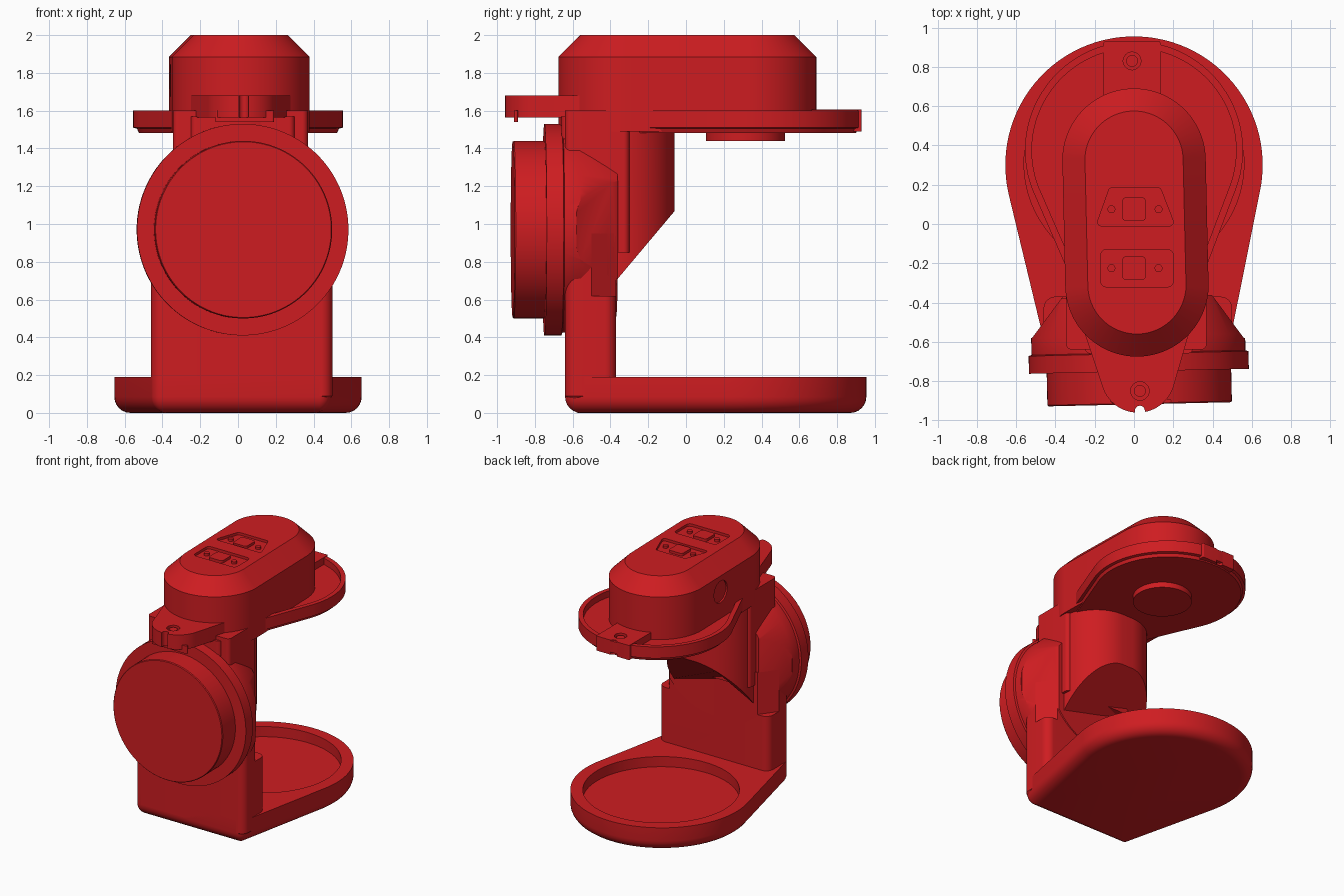
import bpy, bmesh, math

if "Cube" in bpy.data.objects:
    bpy.data.objects.remove(bpy.data.objects["Cube"])

N = 96
red = bpy.data.materials.new("red")
red.diffuse_color = (0.62, 0.012, 0.015, 1)
red.use_nodes = True
red.node_tree.nodes["Principled BSDF"].inputs["Base Color"].default_value = red.diffuse_color


def outline(circles, grow):
    """Rounded hull of circles (x, y, r), sampled once per direction."""
    pts = []
    for k in range(N):
        a = 2 * math.pi * (k + 0.5) / N
        c, s = math.cos(a), math.sin(a)
        x, y, r = max(circles, key=lambda q: q[0] * c + q[1] * s + q[2])
        pts.append((x + (r + grow) * c, y + (r + grow) * s))
    return pts


def loft(name, loops):
    """Skin a stack of (circles, grow, z) loops and cap both ends."""
    bm = bmesh.new()
    rings = [[bm.verts.new((x, y, z)) for x, y in outline(c, g)] for c, g, z in loops]
    for a, b in zip(rings, rings[1:]):
        for i in range(N):
            j = (i + 1) % N
            bm.faces.new((a[i], a[j], b[j], b[i]))
    bm.faces.new(rings[0][::-1])
    bm.faces.new(rings[-1])
    mesh = bpy.data.meshes.new(name)
    bmesh.ops.recalc_face_normals(bm, faces=bm.faces)
    bm.to_mesh(mesh)
    bm.free()
    mesh.materials.append(red)
    ob = bpy.data.objects.new(name, mesh)
    bpy.context.collection.objects.link(ob)
    return ob


def prism(name, circles, z0, z1):
    return loft(name, [(circles, 0, z0), (circles, 0, z1)])


def cut(ob, cutter):
    """Subtract a cutter, apply it and remove it."""
    cutter.hide_render = True
    m = ob.modifiers.new("cut", 'BOOLEAN')
    m.operation, m.solver, m.object = 'DIFFERENCE', 'EXACT', cutter
    bpy.context.view_layer.update()
    dg = bpy.context.evaluated_depsgraph_get()
    mesh = bpy.data.meshes.new_from_object(ob.evaluated_get(dg))
    ob.modifiers.clear()
    ob.data = mesh
    bpy.data.objects.remove(cutter)


def rounded(x0, x1, y0, y1, r):
    return [(x, y, r) for x in (x0 + r, x1 - r) for y in (y0 + r, y1 - r)]


# teardrop base with rounded underside and round cup recess
foot = [(0, 0.30, 0.655), (-0.40, -0.58, 0.06), (0.43, -0.58, 0.06)]
cup = [(0, 0.31, 0.56)]
R = 0.085
curve = [(foot, R * (math.sin(t) - 1), R * (1 - math.cos(t)))
         for t in (i * math.pi / 12 for i in range(7))]
loft("base", curve + [(foot, 0, 0.19), (cup, 0, 0.19), (cup, 0, 0.11)])

# column: wide lower part, narrower neck
low = rounded(-0.46, 0.50, -0.64, -0.37, 0.06)
column = loft("lower_column", [(low, -0.05, 0.03), (low, 0, 0.09), (low, 0, 0.95)])
neck = prism("neck", rounded(-0.345, 0.37, -0.64, -0.30, 0.03), 0.85, 1.60)

# rounded spout with slanted underside
spout = prism("spout", [(-0.03, -0.36, 0.30), (0.05, -0.36, 0.30)], 0.70, 1.52)
for v in spout.data.vertices:
    if v.co.z < 1:
        v.co.z = 0.70 + max(0, v.co.y + 0.37) * 1.19

# round front housing and dial, lathed and turned to face the front
ring = [(0, 0, 0)]
housing = loft("dial_housing", [(ring, 0.46, 0.37), (ring, 0.545, 0.57),
                                (ring, 0.545, 0.655), (ring, 0.56, 0.66), (ring, 0.56, 0.75)])
dial = loft("dial", [(ring, 0.47, 0.70), (ring, 0.47, 0.912), (ring, 0.465, 0.918)])
for ob in (housing, dial):
    for v in ob.data.vertices:
        x, y, z = v.co
        t = math.radians(1.3)
        v.co = (0.023 + x * math.cos(t) + z * math.sin(t) - 0.015,
                -z * math.cos(t) + x * math.sin(t), 0.97 + y)

# diagonal flats behind the housing on both sides
for s in (-1, 1):
    for ob in (housing, column):
        wedge = [(0.02 + s * x, y, 0.001) for x, y in
                 ((0.54, -0.58), (0.34, -0.31), (0.85, -0.31), (0.85, -0.58))]
        cut(ob, prism("flat_cutter", wedge, 0.62, 1.6))

# tray below the head, rimmed, with an underside disc
tray = [(0, 0.375, 0.555), (0.015, -0.22, 0.33)]
tray_ob = loft("tray", [(tray, -0.03, 1.482), (tray, -0.02, 1.505), (tray, 0, 1.51),
                        (tray, 0, 1.60), (tray, -0.035, 1.60), (tray, -0.035, 1.55)])
prism("underside_disc", [(0, 0.315, 0.21)], 1.44, 1.50)

# rear hinge tab
tab = prism("rear_tab", rounded(-0.155, 0.135, 0.60, 0.93, 0.01), 1.49, 1.605)
cut(tab, prism("hole_cutter", [(-0.01, 0.83, 0.045)], 1.57, 1.7))
cut(tab, prism("notch_cutter", [(-0.02, 0.94, 0.03)], 1.4, 1.7))
prism("rear_screw", [(-0.01, 0.83, 0.03)], 1.55, 1.595)

# front lip
lip = prism("front_lip", [(0.02, -0.77, 0.19), (0.01, -0.25, 0.345)], 1.565, 1.68)
prism("lip_block", rounded(-0.25, 0.30, -0.66, -0.40, 0.03), 1.45, 1.57)
front = prism("lip_tip", rounded(-0.12, 0.19, -0.91, -0.89, 0.01), 1.54, 1.60)
for ob in (lip, front):
    cut(ob, prism("notch_cutter", [(0.03, -0.95, 0.025), (0.03, -1.0, 0.025)], 1.4, 1.8))
cut(lip, prism("hole_cutter", [(0.03, -0.85, 0.047)], 1.65, 1.8))
prism("lip_screw", [(0.03, -0.85, 0.03)], 1.62, 1.672)

# capsule head with chamfered top
cap = [(0, 0.325, 0.365), (0.015, -0.31, 0.365)]
head = loft("head", [(cap, 0, 1.49), (cap, 0, 1.885), (cap, -0.115, 2.0)])

# sunken button panels with plain raised pads
panels = [[(-0.165, 0.01, 0.02), (-0.11, 0.165, 0.02), (0.12, 0.165, 0.02), (0.18, 0.01, 0.02)],
          rounded(-0.17, 0.20, -0.32, -0.13, 0.03)]
for circles, y in zip(panels, (0.075, -0.225)):
    cut(head, prism("panel_cutter", circles, 1.98, 2.1))
    prism("centre_pad", rounded(-0.06, 0.06, y - 0.06, y + 0.06, 0.02), 1.97, 2.0)
    for x in (-0.115, 0.125):
        prism("side_pad", [(x, y, 0.02)], 1.97, 1.998)

# shallow round socket on the left side of the head
socket = prism("socket_cutter", [(0, 0, 0.085)], -0.05, 0.02)
socket.rotation_euler = (0, math.pi / 2, 0)
socket.location = (-0.365, 0.08, 1.76)
cut(head, socket)

# smooth shading with sharp edges kept
bpy.ops.object.select_all(action='DESELECT')
for ob in bpy.context.collection.objects:
    ob.select_set(True)
bpy.context.view_layer.objects.active = head
bpy.ops.object.shade_smooth_by_angle(angle=math.radians(30))
